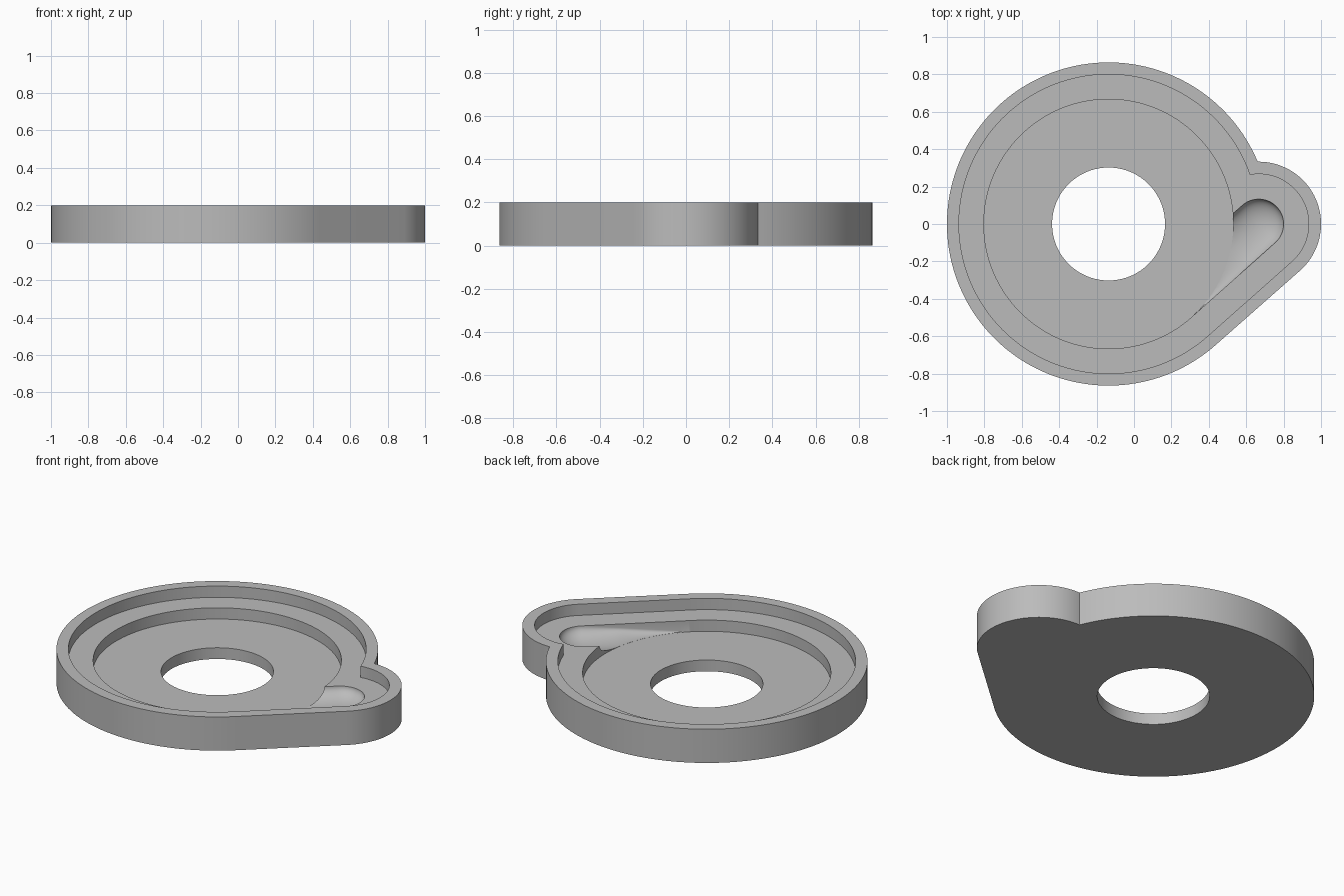
import bpy
import bmesh
from math import sin, cos, acos, pi, sqrt, radians

cube = bpy.data.objects.get("Cube")
if cube:
    bpy.data.objects.remove(cube, do_unlink=True)

# Shared dimensions
DISC_X, LOBE_X = -0.136, 0.667
SPAN = LOBE_X - DISC_X
TOP, LEDGE, FLOOR = 0.2, 0.1333, 0.0667
INNER_R, PIT_R = 0.667, 0.133
ABOVE = 0.3

grey = bpy.data.materials.new("light_grey")
grey.use_nodes = True
colour = (0.5, 0.5, 0.5, 1)
grey.diffuse_color = colour
grey.node_tree.nodes["Principled BSDF"].inputs["Base Color"].default_value = colour


def arc(cx, r, a, b, n):
    return [(cx + r * cos(a + (b - a) * i / n), r * sin(a + (b - a) * i / n))
            for i in range(n + 1)]


def outline(big, small):
    """Disc joined to a lobe: tangent on the front side, notched at the back."""
    tangent = acos((big - small) / SPAN)
    on_disc = acos((big**2 + SPAN**2 - small**2) / (2 * big * SPAN))
    on_lobe = pi - acos((small**2 + SPAN**2 - big**2) / (2 * small * SPAN))
    lobe = arc(LOBE_X, small, -tangent, on_lobe, 48)
    disc = arc(DISC_X, big, on_disc, 2 * pi - tangent, 128)
    return lobe + disc[1:]


def circle(r):
    return arc(DISC_X, r, 0, 2 * pi, 128)[:-1]


def loft(name, rings):
    """Solid through a list of closed rings with equal point counts."""
    bm = bmesh.new()
    loops = [[bm.verts.new(p) for p in ring] for ring in rings]
    for a, b in zip(loops, loops[1:]):
        for i in range(len(a)):
            j = (i + 1) % len(a)
            bm.faces.new((a[i], a[j], b[j], b[i]))
    bm.faces.new(loops[0][::-1])
    bm.faces.new(loops[-1])
    bmesh.ops.recalc_face_normals(bm, faces=bm.faces)
    mesh = bpy.data.meshes.new(name)
    bm.to_mesh(mesh)
    bm.free()
    mesh.materials.append(grey)
    ob = bpy.data.objects.new(name, mesh)
    bpy.context.collection.objects.link(ob)
    return ob


def prism(name, points, z0, z1):
    return loft(name, [[(x, y, z) for x, y in points] for z in (z0, z1)])


def groove_cutter():
    """Rounded pit in the lobe whose trough tapers away along the tangent."""
    length = sqrt(SPAN**2 - (INNER_R - PIT_R)**2)
    a = acos((INNER_R - PIT_R) / SPAN)
    side = (cos(a), -sin(a))      # towards the outer wall
    along = (-sin(a), -cos(a))    # towards the disc
    depth, base, n = LEDGE - FLOOR, FLOOR + 0.0004, 24

    def bowl(q):
        return 1 - sqrt(max(0, 1 - min(1, q)**2))

    stations = [-PIT_R * sin(radians(89 - 89 * i / 14)) for i in range(15)]
    stations += [length * 0.97 * i / 24 for i in range(1, 25)]
    rings = []
    for t in stations:
        half = sqrt(PIT_R**2 - min(t, 0)**2)
        s = length - max(t, 0)
        gap = min(PIT_R, INNER_R - sqrt(INNER_R**2 - s**2))
        ring = []
        for k in range(n + 1):
            v = half * sin(pi * (k / n - 0.5))
            if t <= 0:
                z = base + depth * bowl(sqrt(t * t + v * v) / PIT_R)
            elif v < 0:
                z = base + depth * bowl(-v / PIT_R)
            else:
                z = base + depth * s / length * bowl(max(0, gap - PIT_R + v) / gap)
            ring.append((v, z))
        ring += [(half, ABOVE), (-half, ABOVE)]
        rings.append([(LOBE_X + side[0] * v + along[0] * t,
                       side[1] * v + along[1] * t, z) for v, z in ring])
    return loft("groove_cutter", rings)


# Body and the recesses removed from it
body = prism("tray_body", outline(0.864, 0.333), 0, TOP)
cutters = [
    prism("ledge_cutter", outline(0.8, 0.267), LEDGE, ABOVE),
    prism("floor_cutter", circle(INNER_R), FLOOR, ABOVE),
    prism("hole_cutter", circle(0.302), -0.1, ABOVE),
    groove_cutter(),
]
bpy.context.view_layer.objects.active = body
for cutter in cutters:
    cutter.hide_render = True
    mod = body.modifiers.new(cutter.name, "BOOLEAN")
    mod.operation = "DIFFERENCE"
    mod.solver = "EXACT"
    mod.object = cutter
    bpy.ops.object.modifier_apply(modifier=mod.name)
    bpy.data.objects.remove(cutter, do_unlink=True)

# Smooth curved walls, crisp rims
bpy.ops.object.select_all(action="DESELECT")
body.select_set(True)
bpy.ops.object.shade_smooth_by_angle(angle=radians(30))
